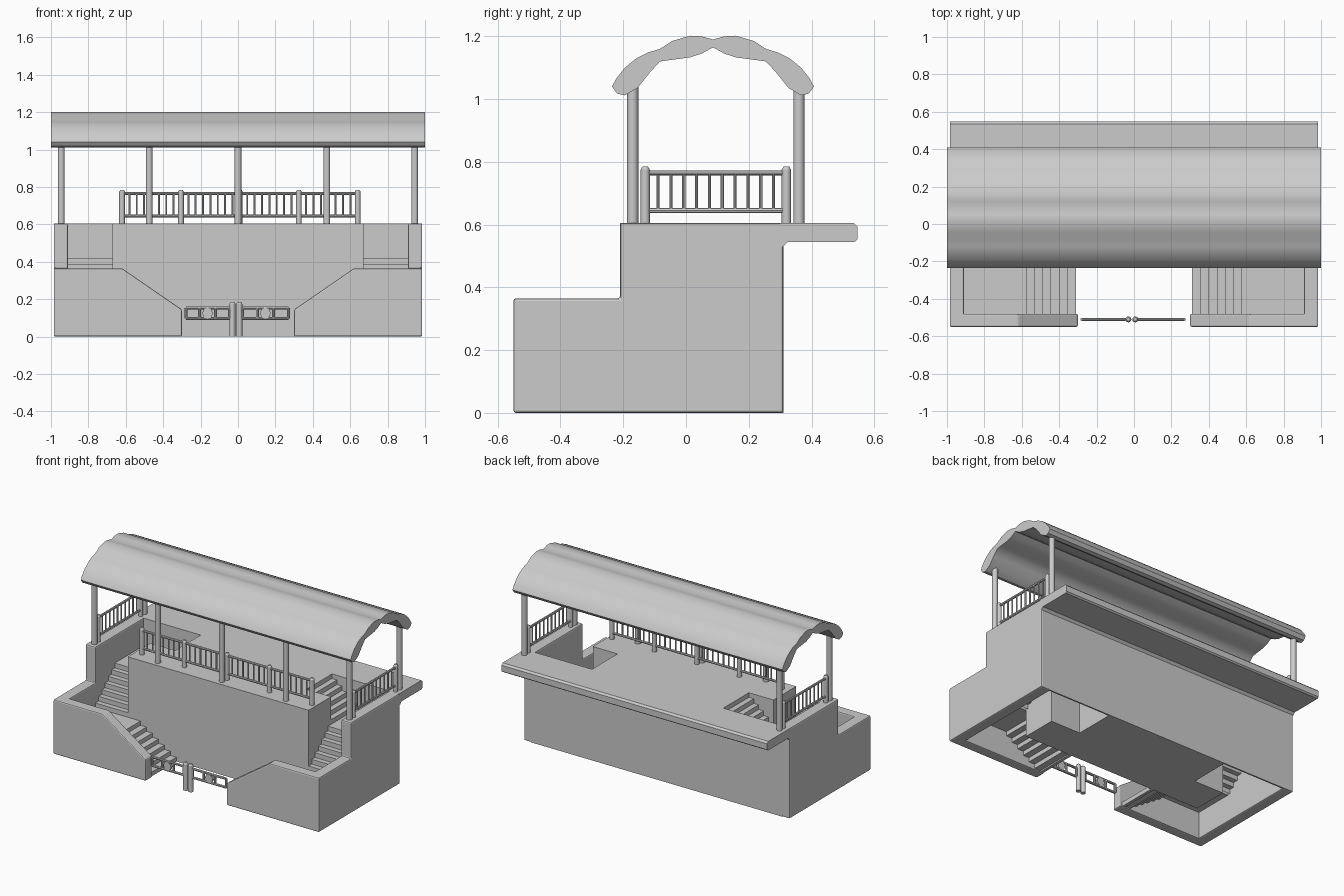
import bpy, bmesh, math
from mathutils import Vector, Matrix

cube = bpy.data.objects.get("Cube")
if cube:
    bpy.data.objects.remove(cube, do_unlink=True)

GREY = (0.6, 0.6, 0.6, 1)
mat = bpy.data.materials.new("plain_grey")
mat.use_nodes = True
mat.diffuse_color = GREY
mat.node_tree.nodes["Principled BSDF"].inputs["Base Color"].default_value = GREY


def finish(name, bm, mirror=False, bevel=0, smooth=False):
    bmesh.ops.recalc_face_normals(bm, faces=bm.faces)
    mesh = bpy.data.meshes.new(name)
    bm.to_mesh(mesh)
    bm.free()
    mesh.materials.append(mat)
    ob = bpy.data.objects.new(name, mesh)
    bpy.context.collection.objects.link(ob)
    if bevel:
        mod = ob.modifiers.new("soft_edges", "BEVEL")
        mod.width, mod.segments = bevel, 2
    if mirror:
        mod = ob.modifiers.new("mirror", "MIRROR")
        mod.use_mirror_merge = False
    if smooth:
        bpy.ops.object.select_all(action="DESELECT")
        ob.select_set(True)
        bpy.context.view_layer.objects.active = ob
        bpy.ops.object.shade_smooth_by_angle(angle=math.radians(40))
    return ob


def prism(bm, pts, axis, a, b):
    """Extrude a 2D outline along one axis from a to b."""
    def place(p, d):
        u, v = p
        return {"x": (d, u, v), "y": (u, d, v), "z": (u, v, d)}[axis]
    face = bm.faces.new([bm.verts.new(place(p, a)) for p in pts])
    out = bmesh.ops.extrude_face_region(bm, geom=[face])
    shift = Vector(place((0, 0), b - a))
    verts = [g for g in out["geom"] if isinstance(g, bmesh.types.BMVert)]
    bmesh.ops.translate(bm, verts=verts, vec=shift)


def solid(name, pts, axis, a, b, **kw):
    bm = bmesh.new()
    prism(bm, pts, axis, a, b)
    return finish(name, bm, **kw)


def box(bm, lo, hi):
    prism(bm, [(lo[0], lo[1]), (hi[0], lo[1]), (hi[0], hi[1]), (lo[0], hi[1])],
          "z", lo[2], hi[2])


def rod(bm, p, q, r, r2=None, sides=12):
    p, q = Vector(p), Vector(q)
    d = q - p
    m = Matrix.Translation((p + q) / 2) @ d.to_track_quat("Z", "Y").to_matrix().to_4x4()
    bmesh.ops.create_cone(bm, cap_ends=True, segments=sides, radius1=r,
                          radius2=r if r2 is None else r2, depth=d.length, matrix=m)


def post(bm, x, y, z0, z1, r):
    """Round post with a softened top."""
    rod(bm, (x, y, z0), (x, y, z1 - 0.01), r)
    rod(bm, (x, y, z1 - 0.01), (x, y, z1), r, r * 0.6)


def railing(bm, p, q, count):
    """Two rails with evenly spaced balusters between two floor points."""
    p, q = Vector(p), Vector(q)
    for z in (LOW_RAIL, TOP_RAIL):
        up = Vector((0, 0, z))
        rod(bm, p + up, q + up, 0.008, sides=8)
    for i in range(1, count + 1):
        c = p.lerp(q, i / (count + 1))
        rod(bm, (c.x, c.y, LOW_RAIL), (c.x, c.y, TOP_RAIL), 0.005, sides=8)


def flight(name, axis, a, b, start, end, z0, z1, steps):
    """Thin stepped stair slab whose underside is stepped too."""
    t = 0.02 if end > start else -0.02
    run, rise = (end - start) / steps, (z1 - z0) / steps
    top = []
    for i in range(steps):
        top += [(start + i * run, z0 + i * rise), (start + i * run, z0 + (i + 1) * rise)]
    top.append((end, z1))
    under = [(u + t, max(0, v - 0.02)) for u, v in reversed(top[:-1])]
    solid(name, top + [(end, z1 - 0.02)] + under, axis, a, b, mirror=True)


DECK, LOW_RAIL, TOP_RAIL = 0.605, 0.645, 0.765
WELL_X, WELL_Y, WALL_X, SIDE = 0.67, 0.03, 0.91, 0.985

# Central block, notched for the stairwells, with thin back walls
half = [(WELL_X, -0.21), (WELL_X, WELL_Y), (0.45, WELL_Y), (0.45, 0.3),
        (0.93, 0.3), (0.93, 0.31)]
solid("central_block", half + [(-x, y) for x, y in reversed(half)], "z", 0, DECK)

# Overhanging back slab
solid("back_slab", [(0.3, DECK), (0.535, DECK), (0.547, 0.593), (0.547, 0.553),
                    (0.537, 0.545), (0.325, 0.545), (0.31, 0.53), (0.3, 0.53)],
      "x", -SIDE, SIDE)

# Side walls, tall at the back and low at the front
solid("side_wall", [(-0.55, 0), (0.31, 0), (0.31, DECK), (-0.21, DECK),
                    (-0.21, 0.365), (-0.55, 0.365)],
      "x", WALL_X, SIDE, mirror=True, bevel=0.008)

# Low front walls sloping down to the entrance
solid("front_wall", [(0.3, 0), (SIDE, 0), (SIDE, 0.365), (0.62, 0.365), (0.3, 0.145)],
      "y", -0.55, -0.48, mirror=True, bevel=0.008)

# Three stair flights and two landings on each side
flight("lower_stairs", "y", -0.485, -0.21, 0.31, 0.62, 0, 0.2, 7)
flight("middle_stairs", "x", WELL_X, WALL_X, -0.21, WELL_Y, 0.2, 0.42, 7)
flight("upper_stairs", "y", WELL_Y, 0.3, WELL_X, 0.45, 0.42, DECK, 6)
bm = bmesh.new()
box(bm, (0.62, -0.485, 0.18), (WALL_X, -0.21, 0.2))
box(bm, (WELL_X, WELL_Y, 0.4), (WALL_X, 0.3, 0.42))
finish("landings", bm, mirror=True)

# Canopy with four rounded lobes
outer = [(-0.236, 1.04), (-0.222, 1.066), (-0.195, 1.1), (-0.157, 1.131), (-0.12, 1.149),
         (-0.083, 1.16), (-0.045, 1.185), (0.013, 1.202), (0.05, 1.2), (0.086, 1.19)]
inner = [(0.086, 1.165), (0.05, 1.145), (0.013, 1.133), (-0.04, 1.126), (-0.083, 1.12),
         (-0.115, 1.085), (-0.155, 1.035), (-0.195, 1.012), (-0.22, 1.018)]
mirrored = lambda pts: [(0.172 - y, z) for y, z in reversed(pts)]
outline = outer + mirrored(outer)[1:] + mirrored(inner)[:-1] + inner
solid("canopy_roof", outline, "x", -1, 1, smooth=True)

# Canopy pillars: five in front, two at the back
bm = bmesh.new()
for x in (-0.945, -0.475, 0, 0.475, 0.945):
    rod(bm, (x, -0.17, 0.6), (x, -0.17, 1.06 if abs(x) < 0.9 else 1.05), 0.018, sides=16)
for x in (-0.945, 0.945):
    rod(bm, (x, 0.36, 0.6), (x, 0.36, 1.05), 0.018, sides=16)
finish("canopy_pillars", bm, smooth=True)

# Front railing along the platform edge
bm = bmesh.new()
xs = [-0.62, -0.305, 0.01, 0.325, 0.64]
for x in xs:
    post(bm, x, -0.13, 0.6, 0.785, 0.015)
for a, b in zip(xs, xs[1:]):
    railing(bm, (a, -0.13, 0), (b, -0.13, 0), 7)
finish("front_railing", bm, smooth=True)

# Side railings
bm = bmesh.new()
for y in (-0.13, 0.32):
    post(bm, 0.945, y, 0.6, 0.785, 0.015)
railing(bm, (0.945, -0.13, 0), (0.945, 0.32, 0), 10)
finish("side_railing", bm, mirror=True, smooth=True)

# Entrance gate posts
bm = bmesh.new()
for x in (-0.03, 0.007):
    post(bm, x, -0.51, 0, 0.185, 0.016)
finish("gate_posts", bm, smooth=True)

# Swinging gate panels with a round centre piece
for name, x0, x1 in (("right_gate", -0.285, -0.04), ("left_gate", 0.017, 0.275)):
    bm = bmesh.new()
    mid = (x0 + x1) / 2
    for z in (0.096, 0.154):
        rod(bm, (x0 + 0.006, -0.51, z), (x1 - 0.006, -0.51, z), 0.008, sides=8)
    for x in (x0 + 0.006, mid - 0.043, mid + 0.043, x1 - 0.006):
        rod(bm, (x, -0.51, 0.096), (x, -0.51, 0.154), 0.008, sides=8)
    rod(bm, (mid, -0.518, 0.125), (mid, -0.502, 0.125), 0.029, sides=8)
    finish(name, bm, smooth=True)
